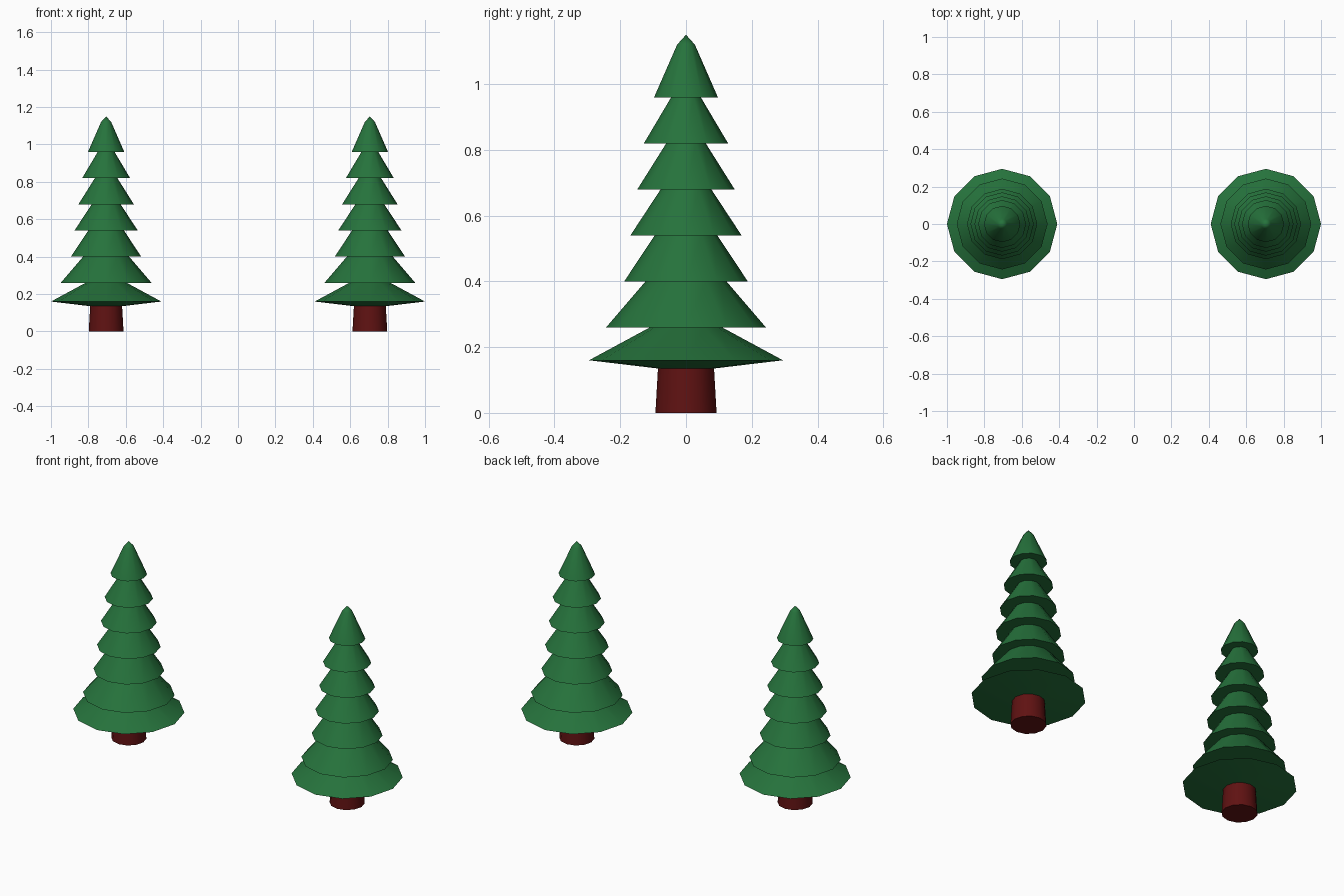
import bpy, bmesh, math

if "Cube" in bpy.data.objects:
    bpy.data.objects.remove(bpy.data.objects["Cube"])

SIDES = 12


def material(name, color):
    m = bpy.data.materials.new(name)
    m.diffuse_color = (*color, 1)
    m.use_nodes = True
    m.node_tree.nodes["Principled BSDF"].inputs["Base Color"].default_value = m.diffuse_color
    return m


green = material("pine green", (0.019, 0.17, 0.045))
red = material("dark red bark", (0.115, 0.006, 0.006))


def lathe(name, profile, x, mat):
    """Revolve (radius, z) points around a vertical axis; radius 0 makes a tip."""
    bm = bmesh.new()
    rings = []
    for r, z in profile:
        count = SIDES if r > 0 else 1
        rings.append([bm.verts.new((r * math.cos(2 * math.pi * i / SIDES),
                                    r * math.sin(2 * math.pi * i / SIDES), z))
                      for i in range(count)])
    for a, b in zip(rings, rings[1:]):
        for i in range(SIDES):
            j = (i + 1) % SIDES
            if len(b) == 1:
                bm.faces.new((a[i], a[j], b[0]))
            else:
                bm.faces.new((a[i], a[j], b[j], b[i]))
    # close open ends
    bm.faces.new(list(reversed(rings[0])))
    if len(rings[-1]) > 1:
        bm.faces.new(rings[-1])
    bmesh.ops.recalc_face_normals(bm, faces=bm.faces)
    mesh = bpy.data.meshes.new(name)
    bm.to_mesh(mesh)
    bm.free()
    mesh.materials.append(mat)
    ob = bpy.data.objects.new(name, mesh)
    ob.location.x = x
    bpy.context.collection.objects.link(ob)
    bpy.ops.object.select_all(action='DESELECT')
    ob.select_set(True)
    bpy.context.view_layer.objects.active = ob
    bpy.ops.object.shade_smooth_by_angle(angle=math.radians(40))
    return ob


# Branch tiers: rim radius, rim height, radius where it meets the tier above
tiers = [(0.295, 0.16, 0.11), (0.243, 0.26, 0.123), (0.188, 0.40, 0.095),
         (0.169, 0.54, 0.077), (0.148, 0.68, 0.06), (0.128, 0.82, 0.045)]
foliage = [(0.085, 0.135)]
for k, (rim, z, neck) in enumerate(tiers):
    top = tiers[k + 1][1] if k + 1 < len(tiers) else 0.96
    foliage += [(rim, z), (neck, top)]
# Crown and rounded tip
foliage += [(0.097, 0.96), (0.027, 1.12), (0, 1.15)]

trunk = [(0.093, 0), (0.085, 0.14)]

# Two identical trees
for side, x in (("left", -0.705), ("right", 0.705)):
    lathe(f"{side}_trunk", trunk, x, red)
    lathe(f"{side}_foliage", foliage, x, green)
